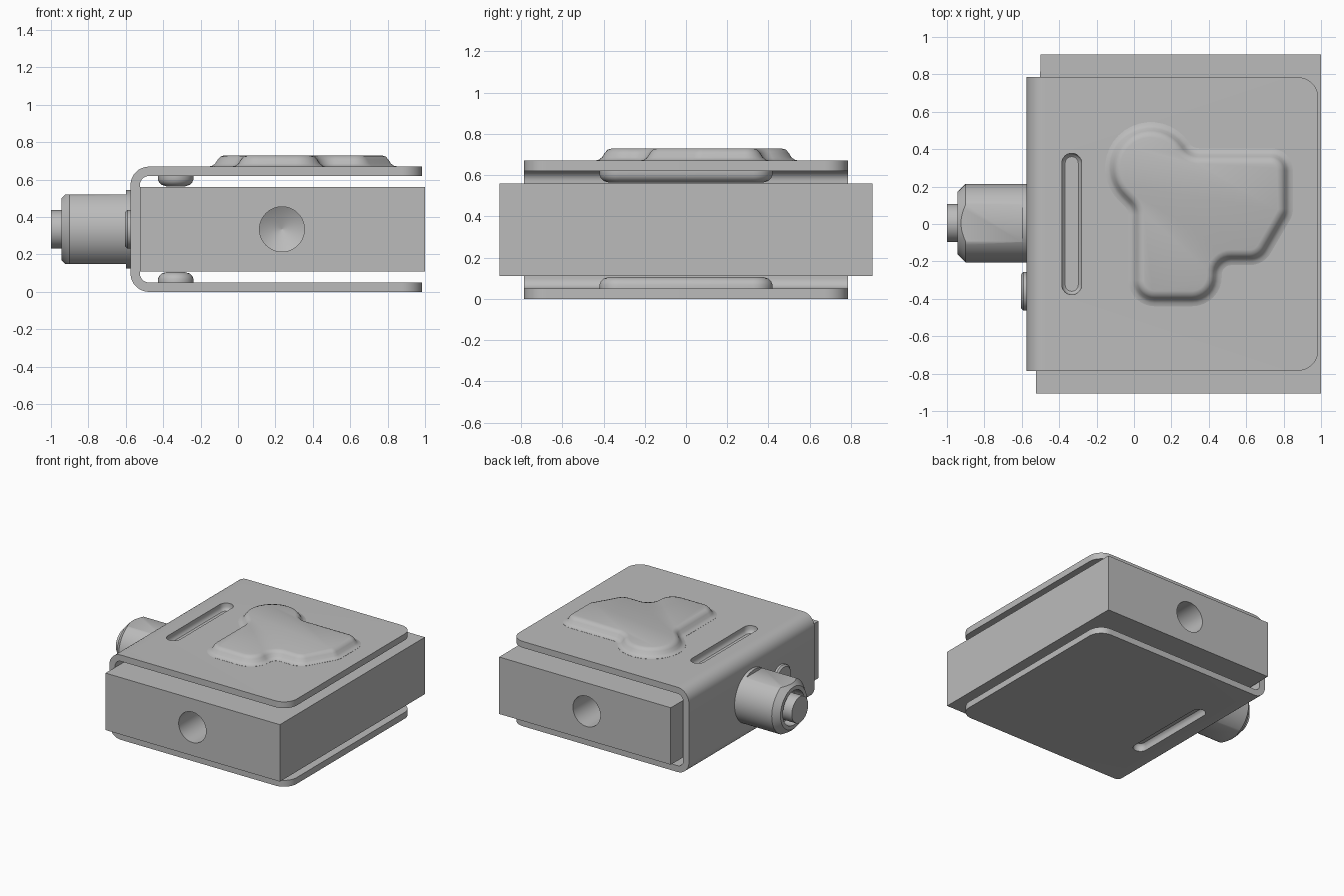
import bpy, bmesh, math
from mathutils import Vector

if "Cube" in bpy.data.objects:
    bpy.data.objects.remove(bpy.data.objects["Cube"])

grey = bpy.data.materials.new("plain_grey")
grey.use_nodes = True
grey.diffuse_color = (0.5, 0.5, 0.5, 1)
grey.node_tree.nodes["Principled BSDF"].inputs["Base Color"].default_value = (0.5, 0.5, 0.5, 1)

MID_Z = 0.335    # height of the middle plane


def to_object(name, bm):
    bmesh.ops.recalc_face_normals(bm, faces=bm.faces)
    mesh = bpy.data.meshes.new(name)
    bm.to_mesh(mesh)
    bm.free()
    mesh.materials.append(grey)
    obj = bpy.data.objects.new(name, mesh)
    bpy.context.collection.objects.link(obj)
    return obj


def loft(rings):
    """Skin a stack of equal-sized point rings and cap both ends."""
    bm = bmesh.new()
    loops = [[bm.verts.new(p) for p in ring] for ring in rings]
    n = len(loops[0])
    for a, b in zip(loops, loops[1:]):
        for i in range(n):
            j = (i + 1) % n
            bm.faces.new((a[i], a[j], b[j], b[i]))
    bm.faces.new(loops[0])
    bm.faces.new(loops[-1])
    return bm


def rounded(corners, steps=8):
    """Closed outline from (x, y, radius) corners; radius 0 stays a point."""
    out = []
    for i, (x, y, r) in enumerate(corners):
        p = Vector((x, y))
        if r == 0:
            out.append(p)
            continue
        a = (Vector(corners[i - 1][:2]) - p).normalized()
        b = (Vector(corners[(i + 1) % len(corners)][:2]) - p).normalized()
        half = a.angle(b) / 2
        centre = p + (a + b).normalized() * (r / math.sin(half))
        start = p + a * (r / math.tan(half)) - centre
        end = p + b * (r / math.tan(half)) - centre
        sweep = math.pi - 2 * half
        for k in range(steps + 1):
            t = k / steps
            out.append(centre + (start * math.sin((1 - t) * sweep)
                                 + end * math.sin(t * sweep)) / math.sin(sweep))
    return out


def offset(outline, d):
    """Move a counter-clockwise outline outwards by d."""
    out = []
    for i, p in enumerate(outline):
        t = (outline[(i + 1) % len(outline)] - outline[i - 1]).normalized()
        out.append(p + Vector((t.y, -t.x)) * d)
    return out


def turned(y, z, profile, axis, n=64):
    """Rings of a lathe shape along axis, from (position, radius) pairs."""
    rings = []
    for s, r in profile:
        ring = []
        for i in range(n):
            c, d = r * math.cos(math.tau * i / n), r * math.sin(math.tau * i / n)
            ring.append((s, y + c, z + d) if axis == "x" else (y + c, s, z + d))
        rings.append(ring)
    return loft(rings)


def slot(profile):
    """Long rounded slot from (half width, z) pairs."""
    rings = []
    for r, z in profile:
        ring = []
        for i in range(32):
            a = math.pi * i / 31 if i < 16 else math.pi * (i - 1) / 31
            a = math.pi * (i % 16) / 15 + (math.pi if i >= 16 else 0)
            side = 0.325 if i < 16 else -0.325
            ring.append((-0.333 + r * math.cos(a), side + r * math.sin(a), z))
        rings.append(ring)
    return loft(rings)


def box(x0, x1, y0, y1, z0, z1):
    return loft([[(x0, y0, z), (x1, y0, z), (x1, y1, z), (x0, y1, z)] for z in (z0, z1)])


def combine(obj, bm, operation):
    tool = to_object("tool", bm)
    tool.hide_render = True
    mod = obj.modifiers.new("combine", "BOOLEAN")
    mod.operation, mod.object, mod.solver = operation, tool, "EXACT"
    bpy.context.view_layer.objects.active = obj
    bpy.ops.object.modifier_apply(modifier=mod.name)
    bpy.data.objects.remove(tool)


def smooth(obj, degrees=32):
    bpy.ops.object.select_all(action="DESELECT")
    obj.select_set(True)
    bpy.context.view_layer.objects.active = obj
    bpy.ops.object.shade_smooth_by_angle(angle=math.radians(degrees))


# Solid block with a drilled hole in the front and back faces
block = to_object("block", loft([
    [(-0.525, -0.905, z), (1, -0.905, z), (1, 0.905, z), (-0.5, 0.905, z)]
    for z in (0.11, 0.56)]))
for s in (-1, 1):
    drill = [(s * 0.95, 0.12), (s * 0.6, 0.12), (s * 0.53, 0.001)]
    combine(block, turned(0.235, MID_Z, drill, "y"), "DIFFERENCE")
smooth(block)

# Folded sheet clip around the block
L, R, T, W = -0.575, 0.985, 0.67, 0.05
section = rounded([
    (R, 0, 0), (R, W, 0), (L + W, W, 0.05), (L + W, T - W, 0.05),
    (R, T - W, 0), (R, T, 0), (L, T, 0.1), (L, 0, 0.1)])
bm = loft([[(p.x, y, p.y) for p in section] for y in (-0.785, 0.785)])
ends = [e for e in bm.edges
        if all(abs(v.co.x - R) < 1e-4 for v in e.verts)
        and abs(e.verts[0].co.y - e.verts[1].co.y) < 1e-4]
bmesh.ops.bevel(bm, geom=ends, offset=0.11, segments=10, profile=0.5, affect="EDGES")
clip = to_object("clip", bm)

# Pressed slots: a bump inside and a recess outside, mirrored top and bottom
bump = [(0.095, 0.035), (0.095, 0.07), (0.088, 0.085), (0.075, 0.098), (0.05, 0.106)]
recess = [(0.053, -0.02), (0.053, 0.03), (0.045, 0.048), (0.035, 0.055)]
for flip in (False, True):
    for shape, operation in ((bump, "UNION"), (recess, "DIFFERENCE")):
        combine(clip, slot([(r, T - z if flip else z) for r, z in shape]), operation)
smooth(clip)

# Raised pressed shape on the top sheet
head = [(0.09 + 0.205 * math.cos(math.radians(a)),
         0.3 + 0.205 * math.sin(math.radians(a)), 0) for a in range(35, 226, 10)]
outline = rounded([
    (0.01, -0.4, 0.1), (0.43, -0.4, 0.12), (0.43, -0.18, 0.09), (0.67, -0.18, 0.09),
    (0.81, 0.06, 0.08), (0.81, 0.365, 0.08), (0.29, 0.365, 0.1)]
    + head + [(0.01, 0.09, 0.1)])
slope = [(0.04, 0.665), (0.04, 0.671), (0.022, 0.675), (0.007, 0.687),
         (-0.006, 0.708), (-0.02, 0.723), (-0.042, 0.73)]
emboss = to_object("raised_panel", loft(
    [[(p.x, p.y, z) for p in offset(outline, d)] for d, z in slope]))
smooth(emboss)

# Round fitting with a bored end, centre stud and two wrench flats
fitting = to_object("fitting", turned(0.005, MID_Z, [
    (-0.56, 0.21), (-0.9, 0.21), (-0.945, 0.165), (-0.945, 0.135),
    (-0.86, 0.135), (-0.86, 0.102), (-1, 0.102)], "x"))
for s in (-1, 1):
    z0, z1 = sorted((MID_Z + s * 0.185, MID_Z + s * 0.3))
    combine(fitting, box(-1.1, -0.6, -0.4, 0.4, z0, z1), "DIFFERENCE")
smooth(fitting)

# Small locating pin beside the fitting
pin = to_object("locating_pin", turned(-0.36, MID_Z, [
    (-0.56, 0.103), (-0.592, 0.103), (-0.604, 0.09)], "x"))
smooth(pin)
